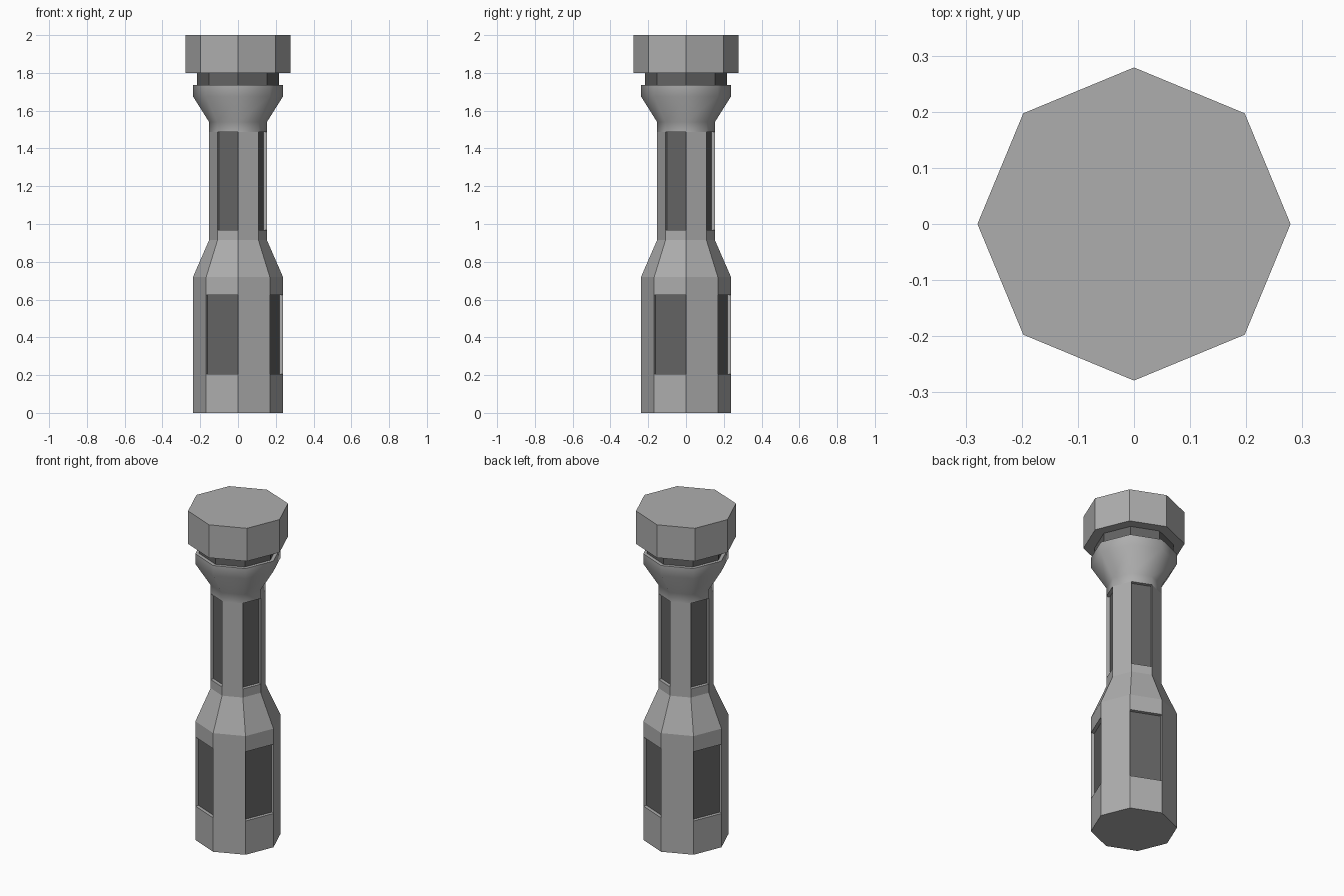
import bpy, bmesh, math

if "Cube" in bpy.data.objects:
    bpy.data.objects.remove(bpy.data.objects["Cube"])

SIDES = 8


def material(name, value):
    m = bpy.data.materials.new(name)
    m.diffuse_color = (value, value, value, 1)
    m.use_nodes = True
    m.node_tree.nodes["Principled BSDF"].inputs["Base Color"].default_value = m.diffuse_color
    return m


light = material("light grey", 0.42)
dark = material("dark grey", 0.125)


def lathe(name, profile, mats, edit=None):
    """Closed octagonal solid from (radius, height) pairs."""
    bm = bmesh.new()
    rings = []
    for r, z in profile:
        rings.append([bm.verts.new((r * math.cos(math.tau * i / SIDES),
                                    r * math.sin(math.tau * i / SIDES), z))
                      for i in range(SIDES)])
    grid = {}
    for k in range(len(rings) - 1):
        a, b = rings[k], rings[k + 1]
        for i in range(SIDES):
            j = (i + 1) % SIDES
            grid[k, i] = bm.faces.new((a[i], a[j], b[j], b[i]))
    bm.faces.new(rings[0][::-1])
    bm.faces.new(rings[-1])
    bm.normal_update()
    if edit:
        edit(bm, grid)
    me = bpy.data.meshes.new(name)
    bm.to_mesh(me)
    bm.free()
    for m in mats:
        me.materials.append(m)
    ob = bpy.data.objects.new(name, me)
    bpy.context.collection.objects.link(ob)
    return ob


# Column: wide base, slim shaft, flared collar
column = [(0.238, 0), (0.238, 0.205), (0.238, 0.625), (0.238, 0.72),
          (0.153, 0.915), (0.153, 0.967), (0.153, 1.487),
          (0.153, 1.54), (0.238, 1.675), (0.238, 1.737)]


def panels_and_flare(bm, grid):
    # smooth flare at the top
    for (k, i), f in grid.items():
        f.smooth = k >= 6
    # recessed dark panels on every other side of base and shaft
    chosen = [grid[k, i] for k in (1, 5) for i in range(1, SIDES, 2)]
    for f in bmesh.ops.extrude_discrete_faces(bm, faces=chosen)["faces"]:
        f.normal_update()
        bmesh.ops.translate(bm, verts=f.verts, vec=f.normal * -0.02)
        f.material_index = 1


lathe("column", column, [light, dark], panels_and_flare)

# Dark neck and top cap
lathe("neck", [(0.217, 1.73), (0.217, 1.805)], [dark])
lathe("cap", [(0.279, 1.8), (0.279, 2.0)], [light])
